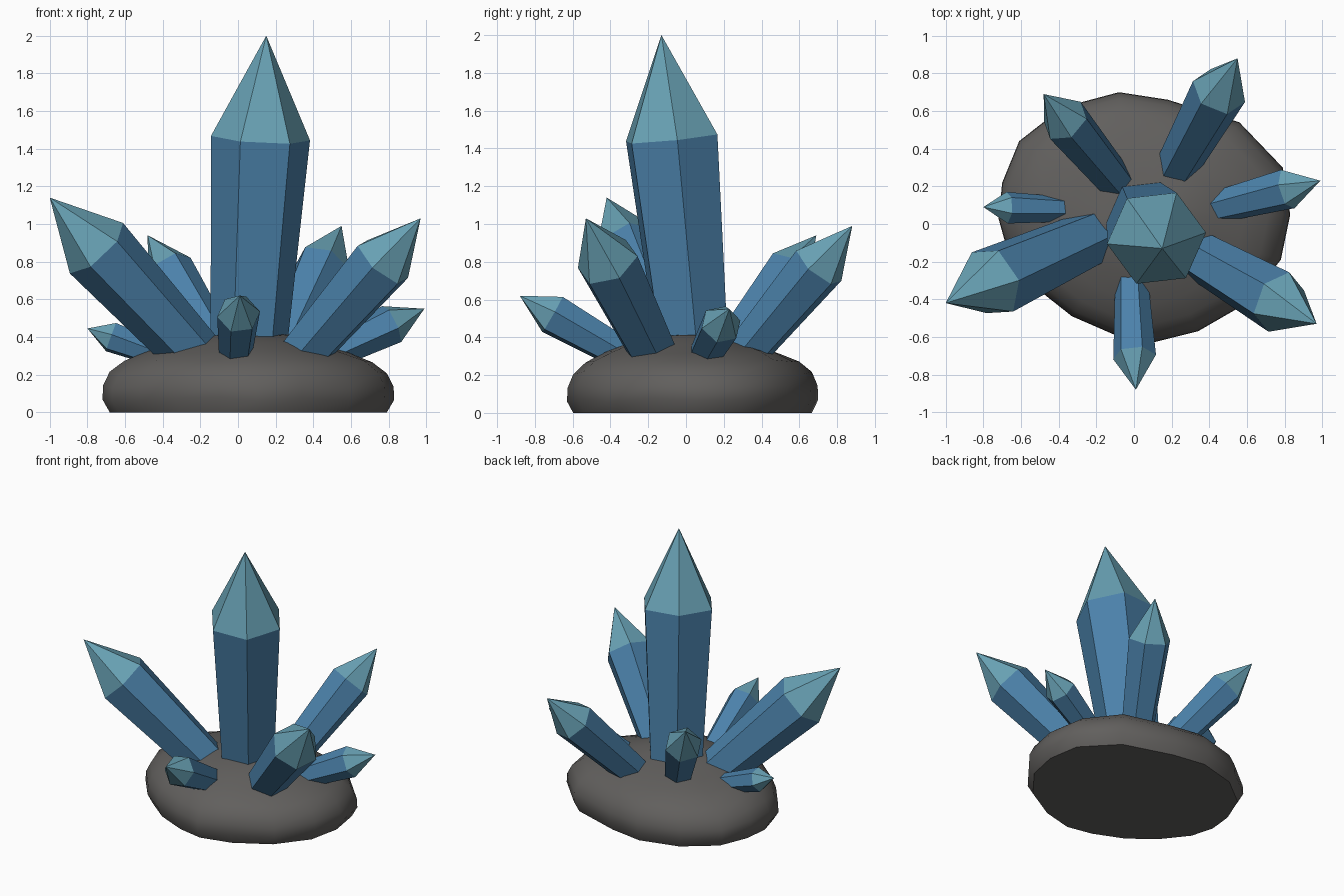
import bpy, bmesh, math
from mathutils import Vector, noise

if "Cube" in bpy.data.objects:
    bpy.data.objects.remove(bpy.data.objects["Cube"])


def material(name, color):
    m = bpy.data.materials.new(name)
    m.diffuse_color = (*color, 1)
    m.use_nodes = True
    m.node_tree.nodes["Principled BSDF"].inputs["Base Color"].default_value = m.diffuse_color
    return m


SHAFT = material("crystal_blue", (0.07, 0.22, 0.40))
TIP = material("crystal_pale_blue", (0.14, 0.36, 0.46))
STONE = material("dark_stone", (0.12, 0.115, 0.11))


def finish(name, bm, mats):
    bmesh.ops.recalc_face_normals(bm, faces=bm.faces[:])
    mesh = bpy.data.meshes.new(name)
    bm.to_mesh(mesh)
    bm.free()
    for m in mats:
        mesh.materials.append(m)
    ob = bpy.data.objects.new(name, mesh)
    bpy.context.collection.objects.link(ob)
    return ob


def crystal(name, base, tip, radius, phase, shoulder=0.66):
    """Six-sided shaft that widens to a shoulder, then a pointed cap."""
    base, tip = Vector(base), Vector(tip)
    d = (tip - base).normalized()
    u = Vector((0, 0, 1)).cross(d).normalized()
    v = d.cross(u)
    bm = bmesh.new()

    def ring(center, r):
        angles = [math.radians(phase + 60 * i) for i in range(6)]
        return [bm.verts.new(center + r * (u * math.cos(a) + v * math.sin(a))) for a in angles]

    low = ring(base - d * 0.1, radius * 0.76)
    high = ring(base.lerp(tip, shoulder), radius)
    apex = bm.verts.new(tip)
    bm.faces.new(low[::-1])
    for i in range(6):
        j = (i + 1) % 6
        bm.faces.new((low[i], low[j], high[j], high[i]))
        bm.faces.new((high[i], high[j], apex)).material_index = 1
    return finish(name, bm, (SHAFT, TIP))


# Crystals: base on the rock, tip, shoulder radius, twist
crystal("main_crystal", (0.06, 0.03, 0.40), (0.15, -0.13, 2.0), 0.265, -23)
crystal("left_large_crystal", (-0.27, -0.09, 0.35), (-1.0, -0.42, 1.14), 0.195, 15)
crystal("right_large_crystal", (0.38, -0.19, 0.35), (0.97, -0.53, 1.03), 0.17, 15)
crystal("front_crystal", (-0.01, -0.37, 0.33), (0.01, -0.88, 0.62), 0.115, 8)
crystal("back_right_crystal", (0.26, 0.36, 0.37), (0.55, 0.88, 0.99), 0.15, 10)
crystal("back_left_crystal", (-0.14, 0.28, 0.40), (-0.48, 0.69, 0.94), 0.13, 15)
crystal("right_small_crystal", (0.48, 0.10, 0.31), (0.99, 0.23, 0.55), 0.11, 12)
crystal("left_small_crystal", (-0.43, 0.08, 0.31), (-0.8, 0.09, 0.445), 0.085, 10)

# Rock base: plan outline lofted up a rounded profile (scale, height)
CENTER = Vector((0.05, 0.03, 0))
OUTLINE = [(0.83, 0.05), (0.79, 0.30), (0.56, 0.54), (0.18, 0.66), (-0.08, 0.70),
           (-0.38, 0.62), (-0.61, 0.44), (-0.70, 0.22), (-0.72, 0.03), (-0.67, -0.15),
           (-0.52, -0.34), (-0.33, -0.49), (-0.10, -0.59), (0.10, -0.63), (0.34, -0.57),
           (0.60, -0.42), (0.78, -0.19)]
PROFILE = [(0.95, 0), (1.0, 0.07), (0.995, 0.14), (0.95, 0.21), (0.85, 0.27),
           (0.69, 0.32), (0.5, 0.365), (0.3, 0.40), (0.13, 0.415)]
bm = bmesh.new()
rings = []
for s, z in PROFILE:
    row = []
    for x, y in OUTLINE:
        p = CENTER + (Vector((x, y, 0)) - CENTER) * s
        p.z = z
        if z > 0:
            p.z += 0.022 * noise.noise(p * 3.5)
        row.append(bm.verts.new(p))
    rings.append(row)
n = len(OUTLINE)
for a, b in zip(rings, rings[1:]):
    for i in range(n):
        j = (i + 1) % n
        bm.faces.new((a[i], a[j], b[j], b[i]))
bm.faces.new(rings[0][::-1])
bm.faces.new(rings[-1])
rock = finish("rock_base", bm, (STONE,))
bpy.context.view_layer.objects.active = rock
rock.select_set(True)
bpy.ops.object.shade_smooth_by_angle(angle=math.radians(45))
